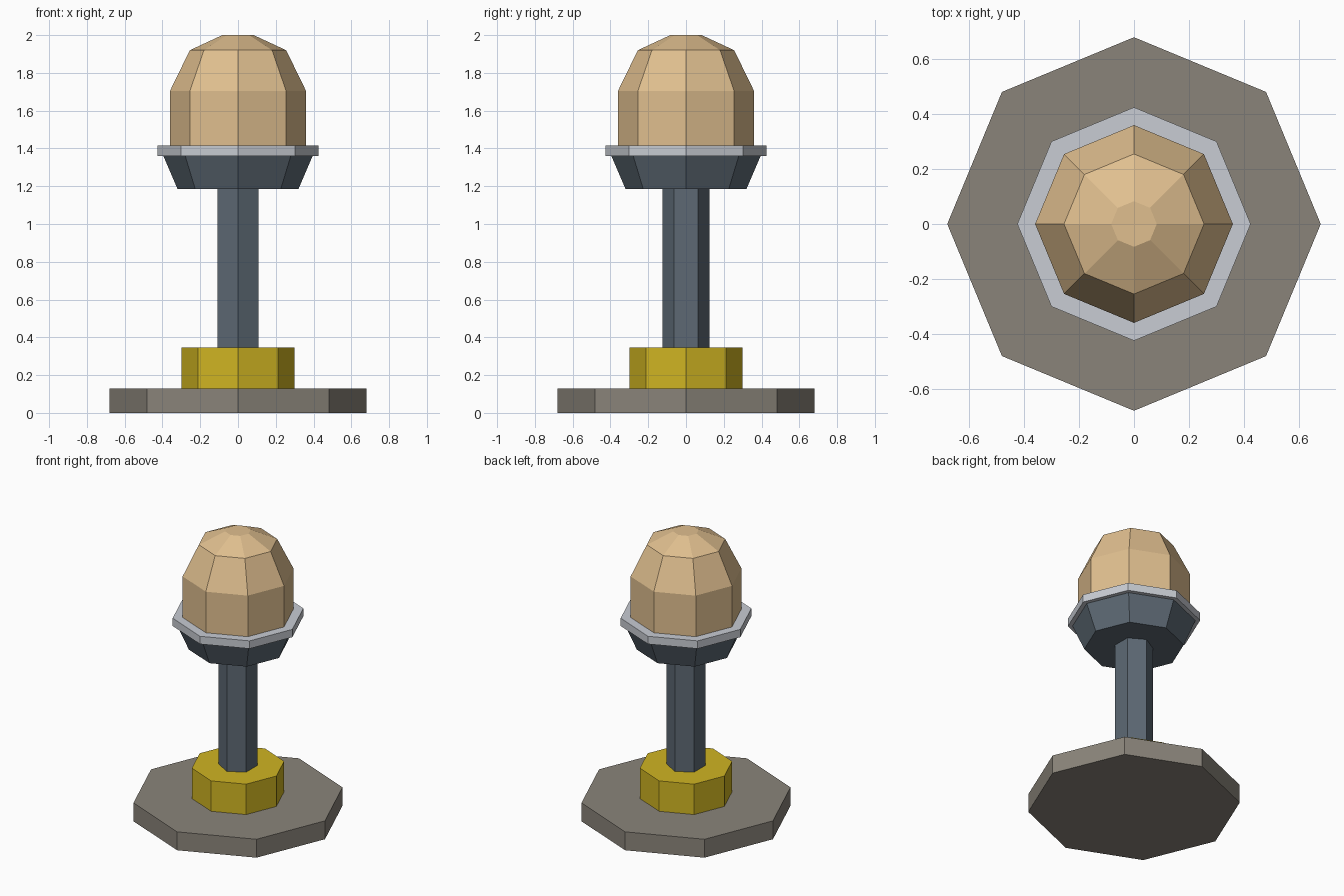
import bpy
import bmesh
import math

if "Cube" in bpy.data.objects:
    bpy.data.objects.remove(bpy.data.objects["Cube"])


def srgb(r, g, b):
    def lin(c):
        c /= 255
        return c / 12.92 if c <= 0.04045 else ((c + 0.055) / 1.055) ** 2.4
    return (lin(r), lin(g), lin(b), 1.0)


def material(name, rgb):
    m = bpy.data.materials.new(name)
    m.diffuse_color = srgb(*rgb)
    m.use_nodes = True
    m.node_tree.nodes["Principled BSDF"].inputs["Base Color"].default_value = m.diffuse_color
    return m


def lathe(name, profile, sides, mat):
    """Closed solid from (radius, z) rings, first vertex of each ring on +y."""
    bm = bmesh.new()
    rings = []
    for r, z in profile:
        angles = [math.pi / 2 + 2 * math.pi * i / sides for i in range(sides)]
        rings.append([bm.verts.new((r * math.cos(a), r * math.sin(a), z)) for a in angles])
    for low, high in zip(rings, rings[1:]):
        for i in range(sides):
            j = (i + 1) % sides
            bm.faces.new((low[i], low[j], high[j], high[i]))
    bm.faces.new(rings[0][::-1])
    bm.faces.new(rings[-1])
    bmesh.ops.recalc_face_normals(bm, faces=bm.faces)
    mesh = bpy.data.meshes.new(name)
    bm.to_mesh(mesh)
    bm.free()
    mesh.materials.append(mat)
    obj = bpy.data.objects.new(name, mesh)
    bpy.context.collection.objects.link(obj)
    return obj


stone = material("warm grey stone", (138, 132, 122))
yellow = material("yellow", (208, 181, 34))
steel = material("dark blue steel", (93, 105, 116))
silver = material("light silver", (200, 204, 211))
tan = material("pale tan", (224, 191, 143))

# Foot plate and collar
lathe("base_plate", [(0.68, 0), (0.68, 0.13)], 8, stone)
lathe("collar", [(0.30, 0.13), (0.30, 0.345)], 8, yellow)

# Hexagonal post and flared cup
lathe("post", [(0.125, 0.345), (0.125, 1.19)], 6, steel)
lathe("cup", [(0.32, 1.185), (0.395, 1.36)], 8, steel)

# Rim and faceted dome
lathe("rim", [(0.425, 1.36), (0.425, 1.415)], 8, silver)
lathe("dome", [(0.36, 1.415), (0.36, 1.705), (0.255, 1.92), (0.083, 2.0)], 8, tan)
